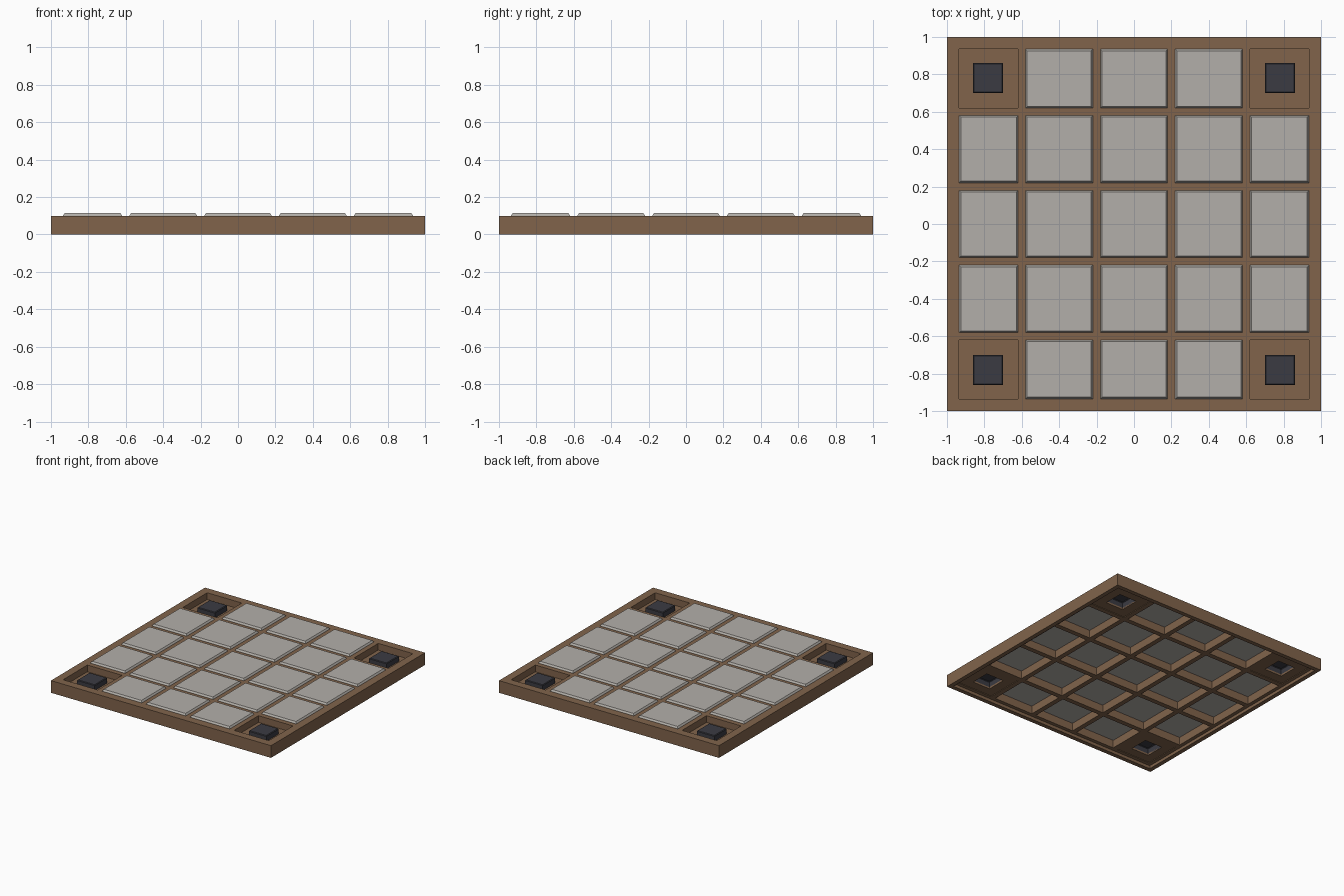
import bpy, bmesh

if "Cube" in bpy.data.objects:
    bpy.data.objects.remove(bpy.data.objects["Cube"])

def material(name, c):
    m = bpy.data.materials.new(name)
    m.diffuse_color = (*c, 1)
    m.use_nodes = True
    m.node_tree.nodes["Principled BSDF"].inputs["Base Color"].default_value = m.diffuse_color
    return m

WOOD = material("brown_wood", (0.22, 0.127, 0.071))
STONE = material("pale_stone", (0.45, 0.43, 0.40))
IRON = material("dark_iron", (0.044, 0.044, 0.055))

def finish(bm, name, mat):
    me = bpy.data.meshes.new(name)
    bmesh.ops.remove_doubles(bm, verts=bm.verts, dist=1e-5)
    bmesh.ops.recalc_face_normals(bm, faces=bm.faces)
    bm.to_mesh(me)
    bm.free()
    me.materials.append(mat)
    ob = bpy.data.objects.new(name, me)
    bpy.context.collection.objects.link(ob)
    return ob

# Cell spans along either axis
SPANS = [(-0.935, -0.62), (-0.58, -0.22), (-0.18, 0.18), (0.22, 0.58), (0.62, 0.935)]
FLOOR_LOW, FLOOR_TOP, BEAM_LOW, TOP = 0.03, 0.045, 0.025, 0.1
RIM = 0.965

def in_cell(v):
    return any(a < v < b for a, b in SPANS)

def solid(x, y, z):
    ax, ay = abs(x), abs(y)
    if max(ax, ay) > 1 or not 0 < z < TOP:
        return False
    if max(ax, ay) > RIM:
        return True                                   # outer rim, full height
    if in_cell(x) and in_cell(y):
        if min(ax, ay) > 0.6:                         # thin floor in the corner pits
            hole = 0.70 < ax < 0.86 and 0.70 < ay < 0.86
            return FLOOR_LOW < z < FLOOR_TOP and not hole
        return False
    return z > BEAM_LOW                               # crossing beams

# Frame: outer skin of the solid blocks on an uneven grid
half = [0.18, 0.22, 0.58, 0.62, 0.70, 0.86, 0.935, RIM, 1.0]
L = [-v for v in reversed(half)] + half
Z = [0, BEAM_LOW, FLOOR_LOW, FLOOR_TOP, TOP]
lines = (L, L, Z)
bm = bmesh.new()
for i in range(len(L) - 1):
    for j in range(len(L) - 1):
        for k in range(len(Z) - 1):
            idx = (i, j, k)
            mid = [(lines[a][idx[a]] + lines[a][idx[a] + 1]) / 2 for a in range(3)]
            if not solid(*mid):
                continue
            for a in range(3):
                for side in (0, 1):
                    n = idx[a] + (1 if side else -1)
                    if 0 <= n < len(lines[a]) - 1:
                        other = list(mid)
                        other[a] = (lines[a][n] + lines[a][n + 1]) / 2
                        if solid(*other):
                            continue
                    b, c = (a + 1) % 3, (a + 2) % 3
                    vs = []
                    for u, w in ((0, 0), (1, 0), (1, 1), (0, 1)):
                        p = [0, 0, 0]
                        p[a] = lines[a][idx[a] + side]
                        p[b] = lines[b][idx[b] + u]
                        p[c] = lines[c][idx[c] + w]
                        vs.append(bm.verts.new(p))
                    bm.faces.new(vs if side else vs[::-1])
finish(bm, "frame", WOOD)

def block(name, xs, ys, z0, z1, z2, taper, mat, bottom=True):
    """Box with a chamfered top edge."""
    bm = bmesh.new()
    rings = []
    for z, t in ((z0, 0), (z1, 0), (z2, taper)):
        x0, x1, y0, y1 = xs[0] + t, xs[1] - t, ys[0] + t, ys[1] - t
        rings.append([bm.verts.new((x, y, z)) for x, y in ((x0, y0), (x1, y0), (x1, y1), (x0, y1))])
    for lo, hi in zip(rings, rings[1:]):
        for q in range(4):
            r = (q + 1) % 4
            bm.faces.new((lo[q], lo[r], hi[r], hi[q]))
    bm.faces.new(rings[-1])
    if bottom:
        bm.faces.new(rings[0][::-1])
    return finish(bm, name, mat)

# Stone tiles in the cells, iron studs in the corner pits
for i, xs in enumerate(SPANS):
    for j, ys in enumerate(SPANS):
        if i in (0, 4) and j in (0, 4):
            cx, cy = (0.78 if i else -0.78), (0.78 if j else -0.78)
            block("corner_stud", (cx - 0.08, cx + 0.08), (cy - 0.08, cy + 0.08),
                  FLOOR_LOW, 0.085, 0.09, 0.005, IRON, bottom=False)
        else:
            block("tile", xs, ys, 0.09, 0.102, 0.115, 0.009, STONE)
